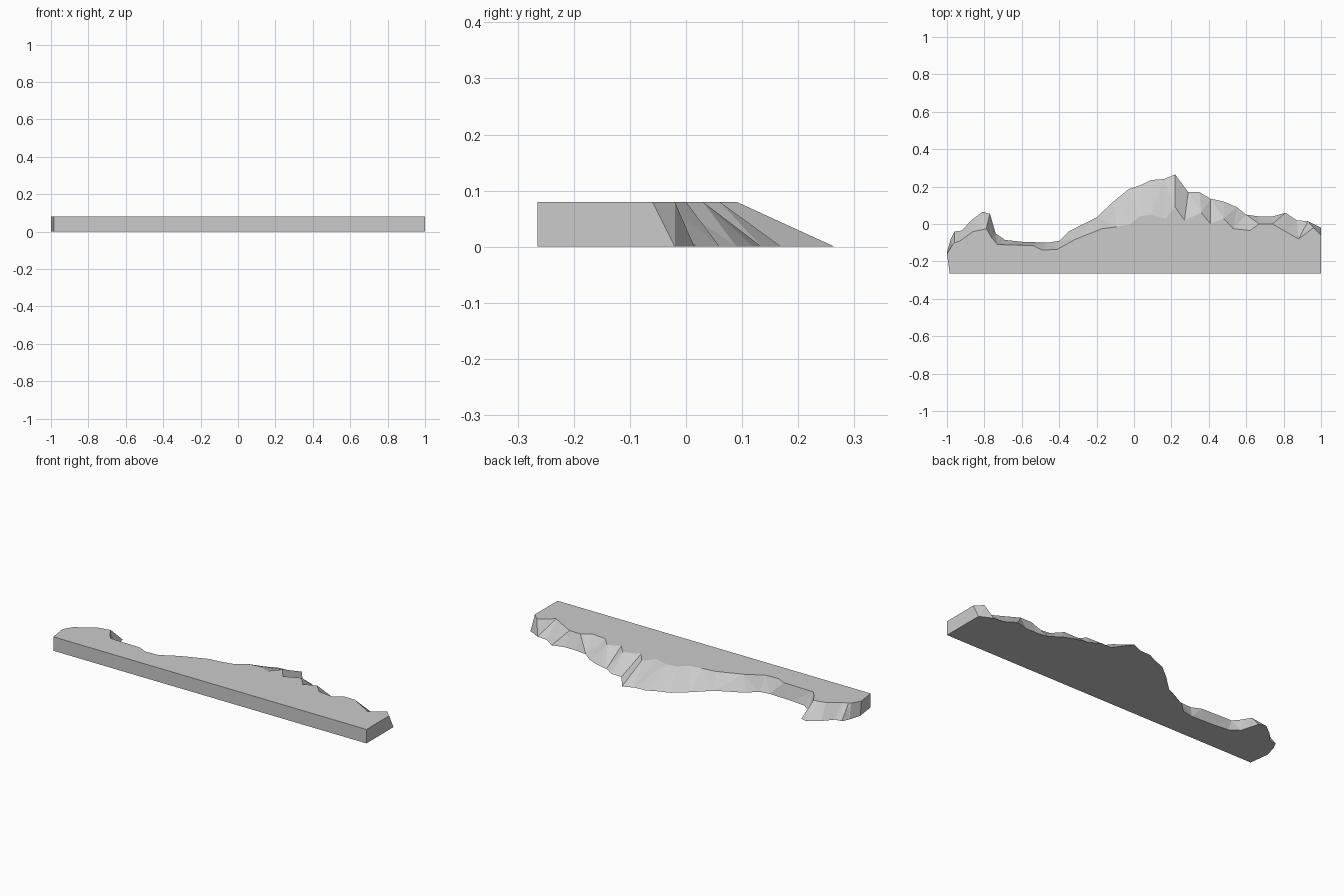
import bpy
import bmesh

# Remove the default object only
default = bpy.data.objects.get("Cube")
if default:
    bpy.data.objects.remove(default, do_unlink=True)

HEIGHT = 0.08
FRONT_Y = -0.265
UNIT = 0.01

# Shoreline stations in hundredths: foot x, foot y, crest x, crest y
west_headland = [
    (-100, -15, -100, -16), (-98, -8, -97, -11), (-96, -4, -96, -10),
    (-92, -3.5, -93, -9), (-87, 2, -86, -4), (-81, 6.5, -81, -3),
    (-77, 5.5, -79, -2.5), (-74, -5, -76, -7.5), (-69, -8.5, -73, -11),
]
bay = [
    (-60, -9.5, -54, -11.5), (-46, -10, -49, -14), (-40, -9, -41, -13.5),
    (-35, -4, -31, -8), (-20, 3.5, -17, -2.5),
]
central_bluff = [
    (-11, 12, -9, -1.5), (-3, 18.5, -2, 0), (4, 21, 3, 4),
    (9, 23.5, 9, 5), (16, 24, 17, 3), (22, 26.5, 22, 9),
    (29, 17, 27, 2), (35, 17, 36, 6),
]
east_shore = [
    (41, 13.5, 41, 0), (48, 12, 48, 3), (55, 9, 53, -2.5),
    (60, 5, 62, -3.5), (67, 4, 67, 0), (74, 4, 74, 0),
    (81, 6, 81, -4), (87, 2, 88, -8), (93, 1.5, 96, -2),
    (100, -2, 100, -6),
]


def make_material(name, colour):
    """Flat material whose viewport and render colours agree."""
    material = bpy.data.materials.new(name)
    material.use_nodes = True
    material.diffuse_color = colour
    shader = material.node_tree.nodes["Principled BSDF"]
    shader.inputs["Base Color"].default_value = colour
    return material


def sloped_slab(name, foot, crest, height, material):
    """Join a ground outline to a matching top outline as a closed solid."""
    bm = bmesh.new()
    lower = [bm.verts.new((x, y, 0)) for x, y in foot]
    upper = [bm.verts.new((x, y, height)) for x, y in crest]
    bm.faces.new(lower)
    bm.faces.new(upper)
    for i in range(len(lower)):
        bm.faces.new((lower[i - 1], lower[i], upper[i], upper[i - 1]))
    bmesh.ops.recalc_face_normals(bm, faces=bm.faces)

    # Split the twisted bank faces and the concave outlines cleanly
    bmesh.ops.triangulate(bm, faces=bm.faces[:])
    mesh = bpy.data.meshes.new(name)
    bm.to_mesh(mesh)
    bm.free()
    mesh.materials.append(material)
    slab = bpy.data.objects.new(name, mesh)
    bpy.context.collection.objects.link(slab)
    return slab


# Straight front edge closes both outlines
stations = west_headland + bay + central_bluff + east_shore
front_corners = [(1, FRONT_Y), (-0.985, FRONT_Y)]
foot = [(fx * UNIT, fy * UNIT) for fx, fy, _, _ in stations] + front_corners
crest = [(cx * UNIT, cy * UNIT) for _, _, cx, cy in stations] + front_corners

# Terrain block with a ragged sloping back bank
stone = make_material("pale_grey_stone", (0.6, 0.6, 0.6, 1))
sloped_slab("terrain_slab", foot, crest, HEIGHT, stone)
